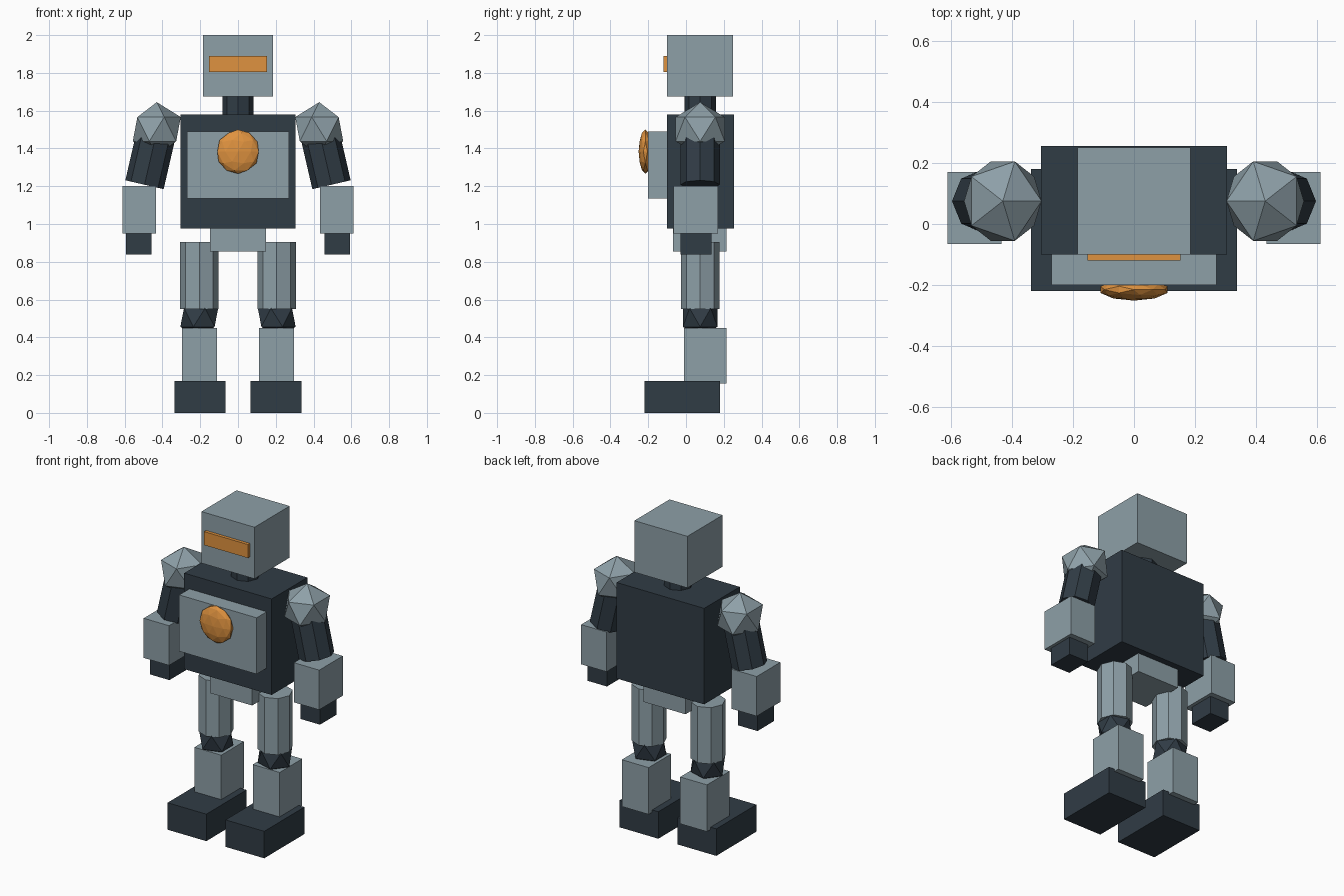
import bpy
from mathutils import Vector

if "Cube" in bpy.data.objects:
    bpy.data.objects.remove(bpy.data.objects["Cube"])


def material(name, rgb):
    m = bpy.data.materials.new(name)
    m.diffuse_color = (*rgb, 1)
    m.use_nodes = True
    m.node_tree.nodes["Principled BSDF"].inputs["Base Color"].default_value = m.diffuse_color
    return m


STEEL = material("steel", (0.27, 0.35, 0.39))
DARK = material("dark_steel", (0.03, 0.045, 0.06))
ORANGE = material("orange", (0.74, 0.29, 0.05))
MID_Y = 0.075  # depth of the neck, arm and leg axes


def finish(name, mat):
    ob = bpy.context.object
    ob.name = name
    ob.data.materials.append(mat)
    return ob


def box(name, mat, x, y, z):
    """Box from (min, max) ranges on each axis."""
    lo, hi = Vector((x[0], y[0], z[0])), Vector((x[1], y[1], z[1]))
    bpy.ops.mesh.primitive_cube_add(size=1, location=(lo + hi) / 2)
    bpy.context.object.scale = hi - lo
    return finish(name, mat)


def rod(name, mat, a, b, r):
    """Eight-sided cylinder between two points."""
    a, b = Vector(a), Vector(b)
    bpy.ops.mesh.primitive_cylinder_add(vertices=8, radius=r, depth=(b - a).length,
                                        location=(a + b) / 2)
    ob = bpy.context.object
    d = (b - a).normalized()
    ob.rotation_euler = Vector((0, 0, 1)).rotation_difference(d).to_euler()
    return finish(name, mat)


def ball(name, mat, loc, radii, level):
    bpy.ops.mesh.primitive_ico_sphere_add(subdivisions=level, radius=1, location=loc)
    bpy.context.object.scale = radii
    return finish(name, mat)


def mirrored(ob):
    """Add the matching part on the other side of x = 0."""
    pivot = bpy.data.objects.get("mirror_pivot")
    if pivot is None:
        pivot = bpy.data.objects.new("mirror_pivot", None)
        bpy.context.collection.objects.link(pivot)
        pivot.hide_render = True
    m = ob.modifiers.new("mirror", 'MIRROR')
    m.mirror_object = pivot
    m.use_mirror_merge = False


# Head and neck
box("head", STEEL, (-0.185, 0.185), (-0.10, 0.25), (1.675, 2.0))
box("visor", ORANGE, (-0.153, 0.153), (-0.12, -0.09), (1.805, 1.89))
rod("neck", DARK, (0, MID_Y, 1.55), (0, MID_Y, 1.70), 0.083)

# Torso
box("torso", DARK, (-0.305, 0.305), (-0.10, 0.255), (0.975, 1.58))
box("chest_plate", STEEL, (-0.27, 0.27), (-0.20, -0.09), (1.135, 1.49))
ball("chest_core", ORANGE, (0, -0.215, 1.383), (0.115, 0.036, 0.117), 2)
box("pelvis", STEEL, (-0.147, 0.147), (-0.07, 0.215), (0.855, 1.0))

# Arms
mirrored(ball("shoulders", STEEL, (-0.43, MID_Y, 1.502), (0.142, 0.153, 0.143), 1))
mirrored(rod("upper_arms", DARK, (-0.495, MID_Y, 1.208), (-0.43, MID_Y, 1.49), 0.104))
mirrored(box("forearms", STEEL, (-0.612, -0.435), (-0.065, 0.17), (0.95, 1.20)))
mirrored(box("hands", DARK, (-0.593, -0.457), (-0.03, 0.135), (0.838, 0.96)))

# Legs
mirrored(rod("thighs", STEEL, (-0.205, MID_Y, 0.55), (-0.205, MID_Y, 0.905), 0.102))
mirrored(ball("knees", DARK, (-0.205, MID_Y, 0.505), (0.112, 0.107, 0.11), 1))
mirrored(box("shins", STEEL, (-0.297, -0.11), (-0.01, 0.215), (0.155, 0.45)))
mirrored(box("feet", DARK, (-0.337, -0.067), (-0.22, 0.18), (0, 0.17)))
